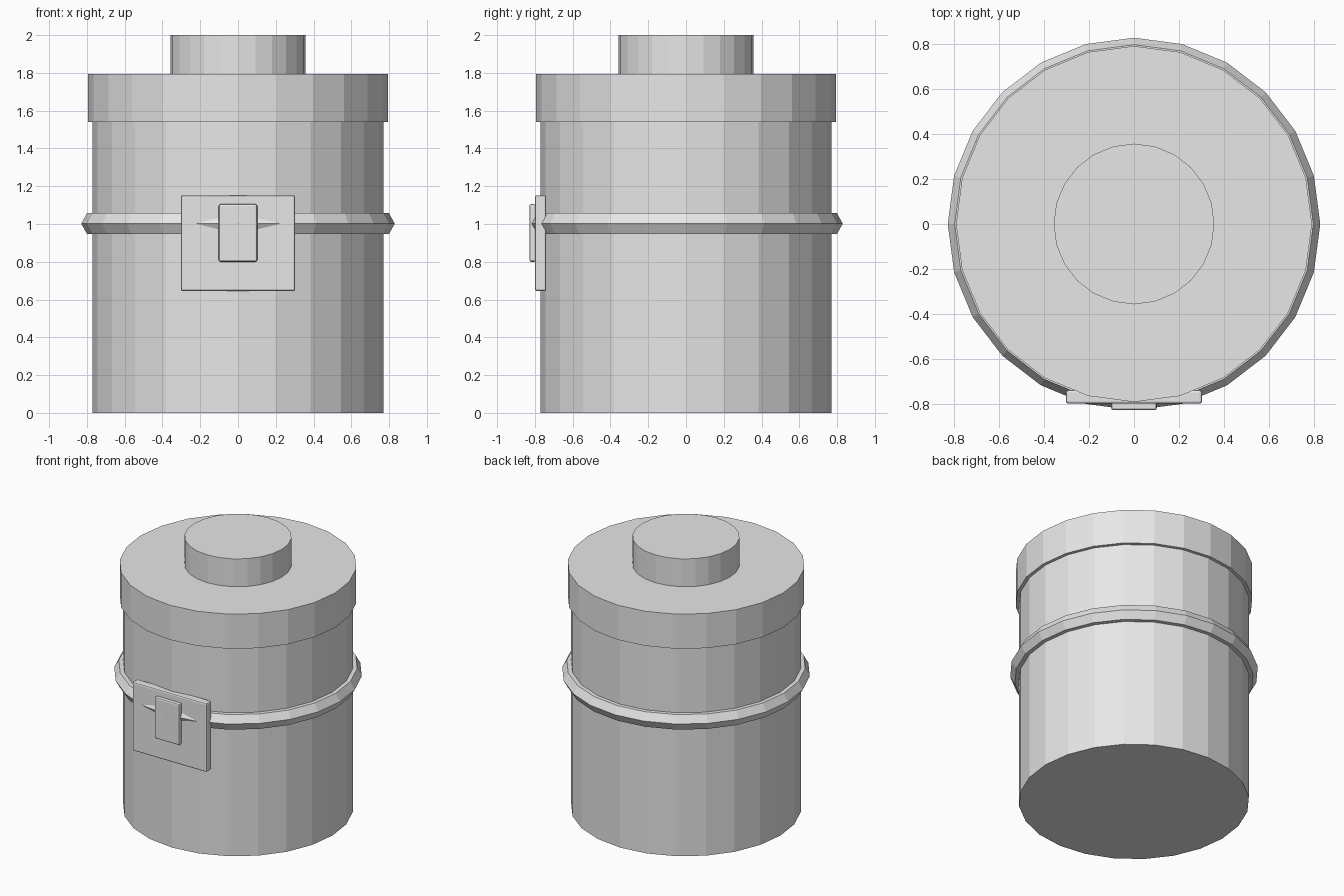
import bpy
import bmesh
import math

if "Cube" in bpy.data.objects:
    bpy.data.objects.remove(bpy.data.objects["Cube"])

grey = bpy.data.materials.new("plain grey")
grey.diffuse_color = (0.8, 0.8, 0.8, 1.0)
grey.use_nodes = True
grey.node_tree.nodes["Principled BSDF"].inputs["Base Color"].default_value = grey.diffuse_color
SEGMENTS = 24


def finish(name, bm):
    mesh = bpy.data.meshes.new(name)
    bmesh.ops.recalc_face_normals(bm, faces=bm.faces)
    bm.to_mesh(mesh)
    bm.free()
    mesh.materials.append(grey)
    obj = bpy.data.objects.new(name, mesh)
    bpy.context.collection.objects.link(obj)
    return obj


def lathe(name, profile, closed=False):
    """Turn (radius, z) points about the z axis, capping open ends."""
    bm = bmesh.new()
    rings = []
    for r, z in profile:
        angles = [2 * math.pi * i / SEGMENTS for i in range(SEGMENTS)]
        rings.append([bm.verts.new((r * math.sin(a), r * math.cos(a), z)) for a in angles])
    pairs = list(zip(rings, rings[1:]))
    if closed:
        pairs.append((rings[-1], rings[0]))
    else:
        bm.faces.new(rings[0])
        bm.faces.new(rings[-1])
    for low, high in pairs:
        for i in range(SEGMENTS):
            j = (i + 1) % SEGMENTS
            bm.faces.new((low[i], low[j], high[j], high[i]))
    return finish(name, bm)


def plate(name, x, y, z):
    """Box with softened edges, given as ranges on each axis."""
    bm = bmesh.new()
    bmesh.ops.create_cube(bm, size=1)
    for v in bm.verts:
        for k, (a, b) in enumerate((x, y, z)):
            v.co[k] = a if v.co[k] < 0 else b
    obj = finish(name, bm)
    bevel = obj.modifiers.new("soft edges", "BEVEL")
    bevel.width = 0.01
    bevel.segments = 2
    return obj


# Canister, lid and knob
lathe("body", [(0.77, 0), (0.77, 1.55)])
lathe("lid", [(0.793, 1.54), (0.793, 1.795)])
lathe("lid_knob", [(0.358, 1.79), (0.358, 2.0)])

# Six-sided band around the middle
band = [(0.768 + 0.062 * math.cos(k * math.pi / 3),
         1.002 + 0.064 * math.sin(k * math.pi / 3)) for k in range(6)]
lathe("band", band, closed=True)

# Clasp on the front
plate("clasp_plate", (-0.303, 0.303), (-0.80, -0.74), (0.645, 1.152))
plate("clasp_latch", (-0.102, 0.102), (-0.829, -0.795), (0.80, 1.105))
